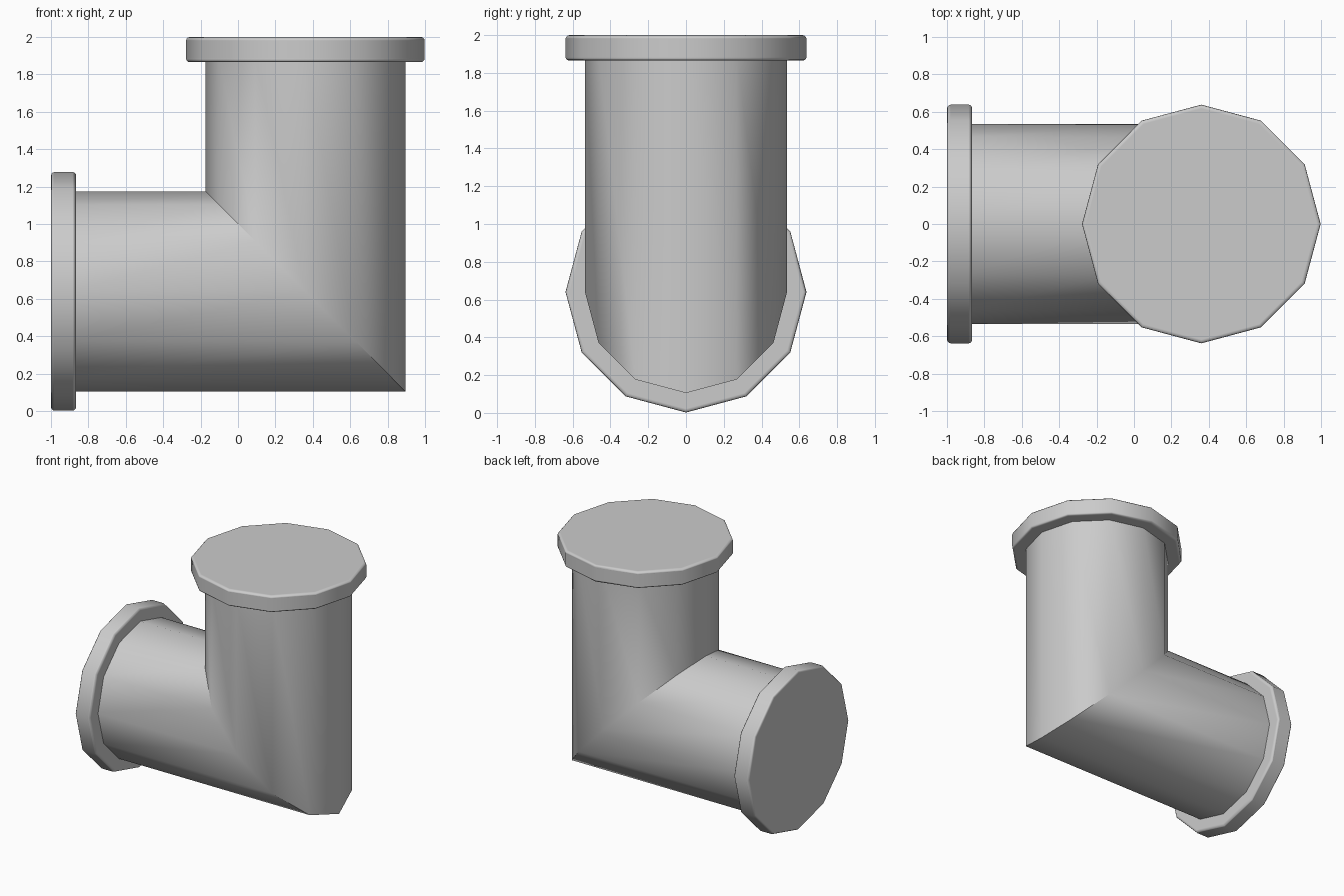
import bpy, bmesh, math

if "Cube" in bpy.data.objects:
    bpy.data.objects.remove(bpy.data.objects["Cube"])

SIDES = 12
CX, CZ = 0.36, 0.64        # axis of the upright and of the level pipe
R_PIPE, R_FLANGE = 0.535, 0.638
THICK = 0.135


def smooth(obj, angle):
    bpy.ops.object.select_all(action='DESELECT')
    obj.select_set(True)
    bpy.context.view_layer.objects.active = obj
    bpy.ops.object.shade_smooth_by_angle(angle=math.radians(angle))


# Pipe body: one ring at the left end, one on the mitre plane, one at the top
bm = bmesh.new()
rings = [[], [], []]
for i in range(SIDES):
    a = 2 * math.pi * i / SIDES
    u, v = R_PIPE * math.cos(a), R_PIPE * math.sin(a)
    rings[0].append(bm.verts.new((-0.9, v, CZ + u)))
    rings[1].append(bm.verts.new((CX - u, v, CZ + u)))
    rings[2].append(bm.verts.new((CX - u, v, 1.9)))
for lower, upper in zip(rings, rings[1:]):
    for i in range(SIDES):
        j = (i + 1) % SIDES
        bm.faces.new((lower[i], lower[j], upper[j], upper[i]))
bm.faces.new(rings[0])
bm.faces.new(rings[2])
bmesh.ops.recalc_face_normals(bm, faces=bm.faces)
mesh = bpy.data.meshes.new("elbow_pipe")
bm.to_mesh(mesh)
bm.free()
elbow = bpy.data.objects.new("elbow_pipe", mesh)
bpy.context.collection.objects.link(elbow)
smooth(elbow, 40)


# Flanges: twelve-sided discs with rounded rims
def flange(name, location, rotation):
    bpy.ops.mesh.primitive_cylinder_add(vertices=SIDES, radius=R_FLANGE, depth=THICK,
                                        location=location, rotation=rotation)
    obj = bpy.context.object
    obj.name = name
    smooth(obj, 40)
    bevel = obj.modifiers.new("rim", 'BEVEL')
    bevel.width = 0.02
    bevel.segments = 3
    bevel.limit_method = 'ANGLE'
    bevel.angle_limit = math.radians(60)
    bevel.harden_normals = True


flange("top_flange", (CX, 0, 2 - THICK / 2), (0, 0, 0))
flange("side_flange", (-1 + THICK / 2, 0, CZ), (0, math.pi / 2, 0))
